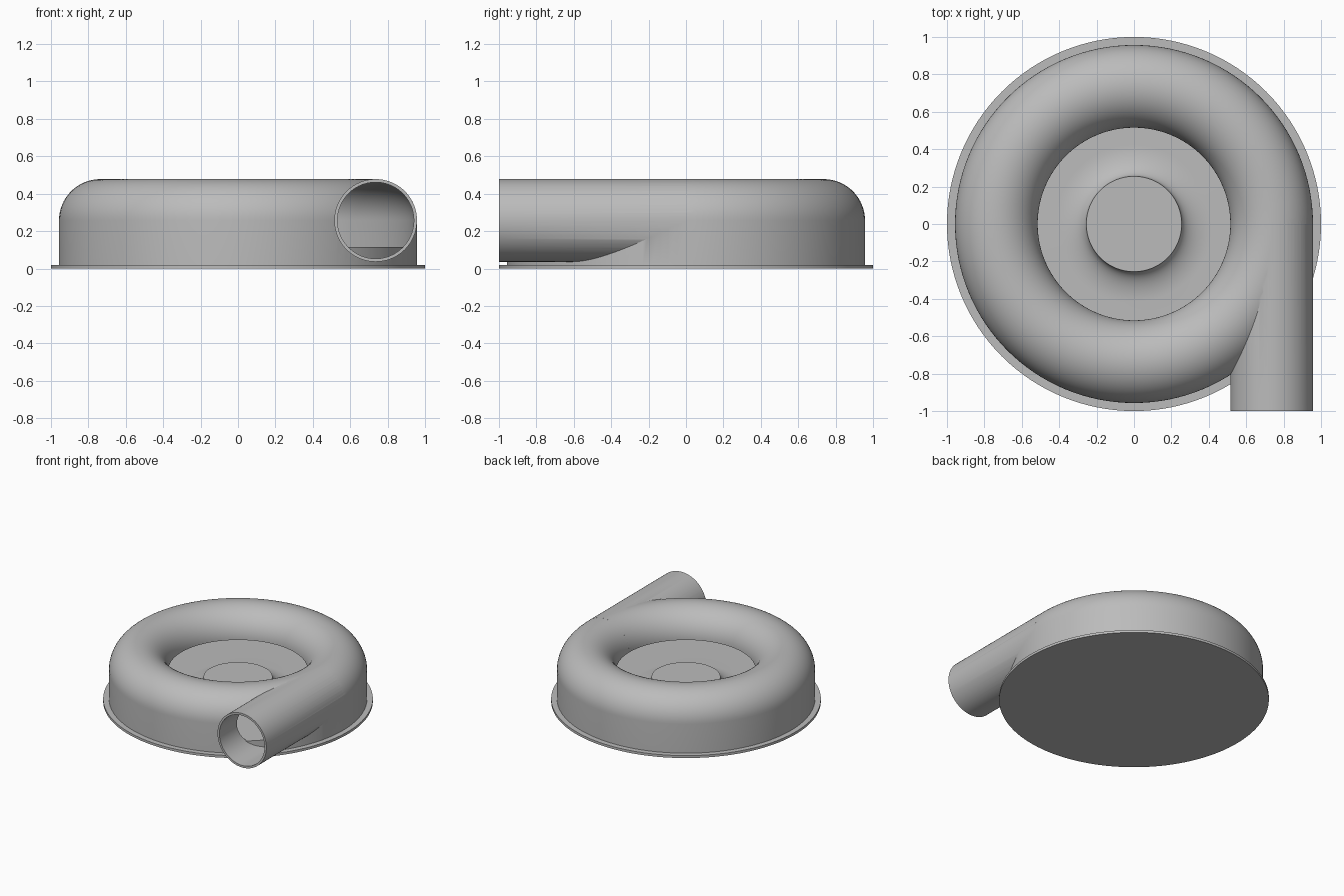
import bpy
import bmesh
from math import sin, cos, pi, radians
from mathutils import Matrix, Vector

if "Cube" in bpy.data.objects:
    bpy.data.objects.remove(bpy.data.objects["Cube"])

SEGMENTS = 128
RING = 0.736       # radius of the scroll's centre line
CENTRE_Z = 0.257   # height of the scroll's centre line
OUTER, INNER = 0.221, 0.205

grey = bpy.data.materials.new("plain grey")
grey.use_nodes = True
colour = (0.5, 0.5, 0.5, 1)
grey.diffuse_color = colour
grey.node_tree.nodes["Principled BSDF"].inputs["Base Color"].default_value = colour


def make_object(name, bm):
    bmesh.ops.recalc_face_normals(bm, faces=bm.faces)
    mesh = bpy.data.meshes.new(name)
    bm.to_mesh(mesh)
    bm.free()
    mesh.materials.append(grey)
    obj = bpy.data.objects.new(name, mesh)
    bpy.context.collection.objects.link(obj)
    return obj


def lathe(name, profile):
    """Turn an (r, z) profile, starting and ending on the axis, into a solid."""
    bm = bmesh.new()
    verts = [bm.verts.new((r, 0, z)) for r, z in profile]
    edges = [bm.edges.new(pair) for pair in zip(verts, verts[1:])]
    bmesh.ops.spin(bm, geom=verts + edges, cent=(0, 0, 0), axis=(0, 0, 1),
                   angle=2 * pi, steps=SEGMENTS, use_merge=True)
    bmesh.ops.remove_doubles(bm, verts=bm.verts, dist=1e-5)
    return make_object(name, bm)


def pipe(name, radius, y_start, y_end):
    bm = bmesh.new()
    middle = Vector((RING, (y_start + y_end) / 2, CENTRE_Z))
    bmesh.ops.create_cone(bm, cap_ends=True, segments=96, radius1=radius,
                          radius2=radius, depth=y_end - y_start,
                          matrix=Matrix.Translation(middle) @ Matrix.Rotation(pi / 2, 4, "X"))
    return make_object(name, bm)


def arc(radius, steps=32):
    """Half circle over the scroll, from its outer wall to its inner lip."""
    return [(RING + radius * cos(pi * i / steps), CENTRE_Z + radius * sin(pi * i / steps))
            for i in range(steps + 1)]


def activate(obj):
    bpy.ops.object.select_all(action="DESELECT")
    obj.select_set(True)
    bpy.context.view_layer.objects.active = obj


def combine(target, tool, operation):
    activate(target)
    mod = target.modifiers.new("combine", "BOOLEAN")
    mod.operation, mod.object, mod.solver = operation, tool, "EXACT"
    bpy.ops.object.modifier_apply(modifier=mod.name)
    bpy.data.objects.remove(tool)


# Scroll housing with its tangential outlet pipe
housing = lathe("scroll_housing", [(0, 0.01), (RING + OUTER, 0.01)] + arc(OUTER)
                + [(RING - OUTER, 0.24), (0, 0.24)])
combine(housing, pipe("outlet_pipe", OUTER, -1, 0), "UNION")

# Hollow the scroll, the intake and the outlet
cavity = lathe("cavity", [(0, -0.1), (RING + INNER, -0.1)] + arc(INNER)
               + [(RING - INNER, 0.26), (0, 0.26)])
combine(housing, cavity, "DIFFERENCE")
combine(housing, pipe("outlet_bore", INNER - 0.001, -1.1, -0.01), "DIFFERENCE")

# Raised floor sweeping up to a flat hub
flare = [(0.42 - 0.165 * sin(pi / 2 * i / 12), 0.2 - 0.085 * cos(pi / 2 * i / 12))
         for i in range(13)]
flare = [(r, 0.315 - z) for r, z in
         [(0.255 + 0.165 * (1 - cos(pi / 2 * i / 12)), 0.115 + 0.085 * sin(pi / 2 * i / 12))
          for i in range(13)]]
floor = lathe("floor_and_hub", [(0, 0.2)] + flare + [(0.948, 0.115), (0.948, 0.01), (0, 0.01)])

# Flat mounting flange
flange = lathe("base_flange", [(0, 0), (1, 0), (1, 0.02), (0, 0.02)])

for part in (housing, floor, flange):
    activate(part)
    bpy.ops.object.shade_smooth_by_angle(angle=radians(30))
